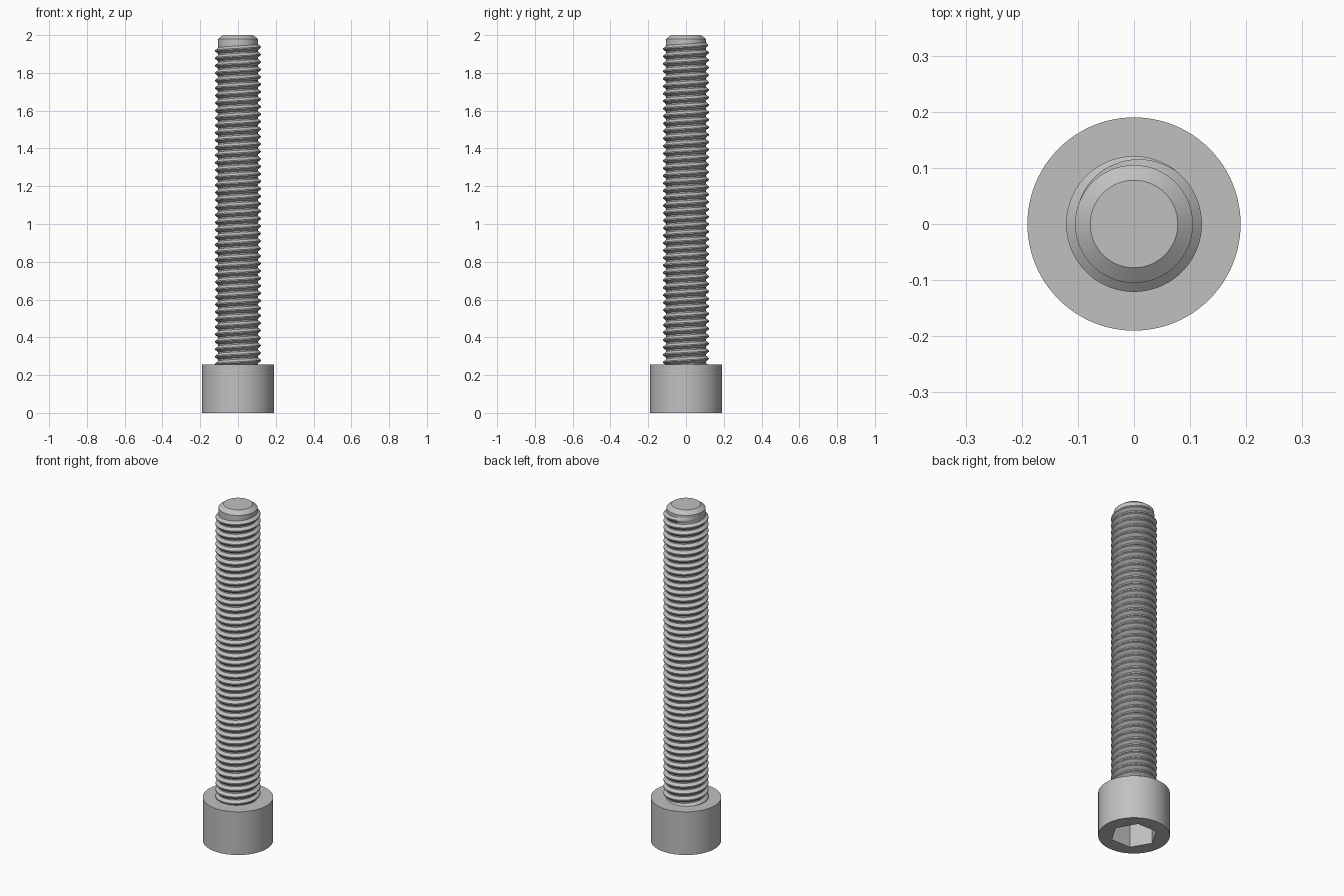
import bpy, bmesh
from math import pi, cos, sin, radians

if "Cube" in bpy.data.objects:
    bpy.data.objects.remove(bpy.data.objects["Cube"], do_unlink=True)

steel = bpy.data.materials.new("grey_steel")
steel.use_nodes = True
GREY = (0.53, 0.53, 0.53, 1)
steel.diffuse_color = GREY
steel.node_tree.nodes["Principled BSDF"].inputs["Base Color"].default_value = GREY

SEG = 96
HEAD_R, HEAD_H = 0.19, 0.257
CORE_R, CREST_R = 0.105, 0.121
PITCH = 0.0395
SOCKET_R, SOCKET_DEPTH = 0.125, 0.15


def finish(name, bm):
    bmesh.ops.recalc_face_normals(bm, faces=bm.faces)
    mesh = bpy.data.meshes.new(name)
    bm.to_mesh(mesh)
    bm.free()
    mesh.materials.append(steel)
    obj = bpy.data.objects.new(name, mesh)
    bpy.context.collection.objects.link(obj)
    bpy.ops.object.select_all(action='DESELECT')
    obj.select_set(True)
    bpy.context.view_layer.objects.active = obj
    bpy.ops.object.shade_smooth_by_angle(angle=radians(30))


def bridge(bm, a, b, closed):
    n = len(a)
    for i in range(n if closed else n - 1):
        j = (i + 1) % n
        bm.faces.new((a[i], a[j], b[j], b[i]))


def lathe(name, profile):
    """Stack rings of (radius function, height) and cap both ends."""
    bm = bmesh.new()
    rings = []
    for radius, z in profile:
        angles = [2 * pi * i / SEG for i in range(SEG)]
        rings.append([bm.verts.new((radius(a) * cos(a), radius(a) * sin(a), z))
                      for a in angles])
    for a, b in zip(rings, rings[1:]):
        bridge(bm, a, b, True)
    bm.faces.new(rings[0])
    bm.faces.new(rings[-1])
    finish(name, bm)


def circle(r):
    return lambda a: r


def hexagon(a):
    return SOCKET_R * cos(pi / 6) / cos(a % (pi / 3) - pi / 6)


# Cylindrical head with hexagonal socket in its underside
lathe("socket_head", [(hexagon, SOCKET_DEPTH), (hexagon, 0),
                      (circle(HEAD_R), 0), (circle(HEAD_R), HEAD_H)])

# Plain core of the shank with chamfered tip
lathe("shank_core", [(circle(CORE_R), HEAD_H - 0.01),
                     (circle(CORE_R), 1.98), (circle(0.078), 2.0)])

# Right-handed thread ridge, fading into the core at the tip
bm = bmesh.new()
STEPS = 64
END_ANGLE, END_Z, FADE = radians(165), 1.955, radians(115)
count = int((END_Z - HEAD_H + 0.02) / PITCH * STEPS)
sections = []
for k in range(count + 1):
    back = 2 * pi * k / STEPS
    ang = END_ANGLE - back
    z = END_Z - PITCH * back / (2 * pi)
    grow = min(1, back / FADE)
    root = CORE_R - 0.001
    crest = root + (CREST_R - root) * grow
    section = [(root, -0.017), (crest, -0.003), (crest, 0.003), (root, 0.017)]
    sections.append([bm.verts.new((r * cos(ang), r * sin(ang), z + dz))
                     for r, dz in section])
for a, b in zip(sections, sections[1:]):
    bridge(bm, a, b, True)
bm.faces.new(sections[0])
bm.faces.new(sections[-1])
finish("screw_thread", bm)
